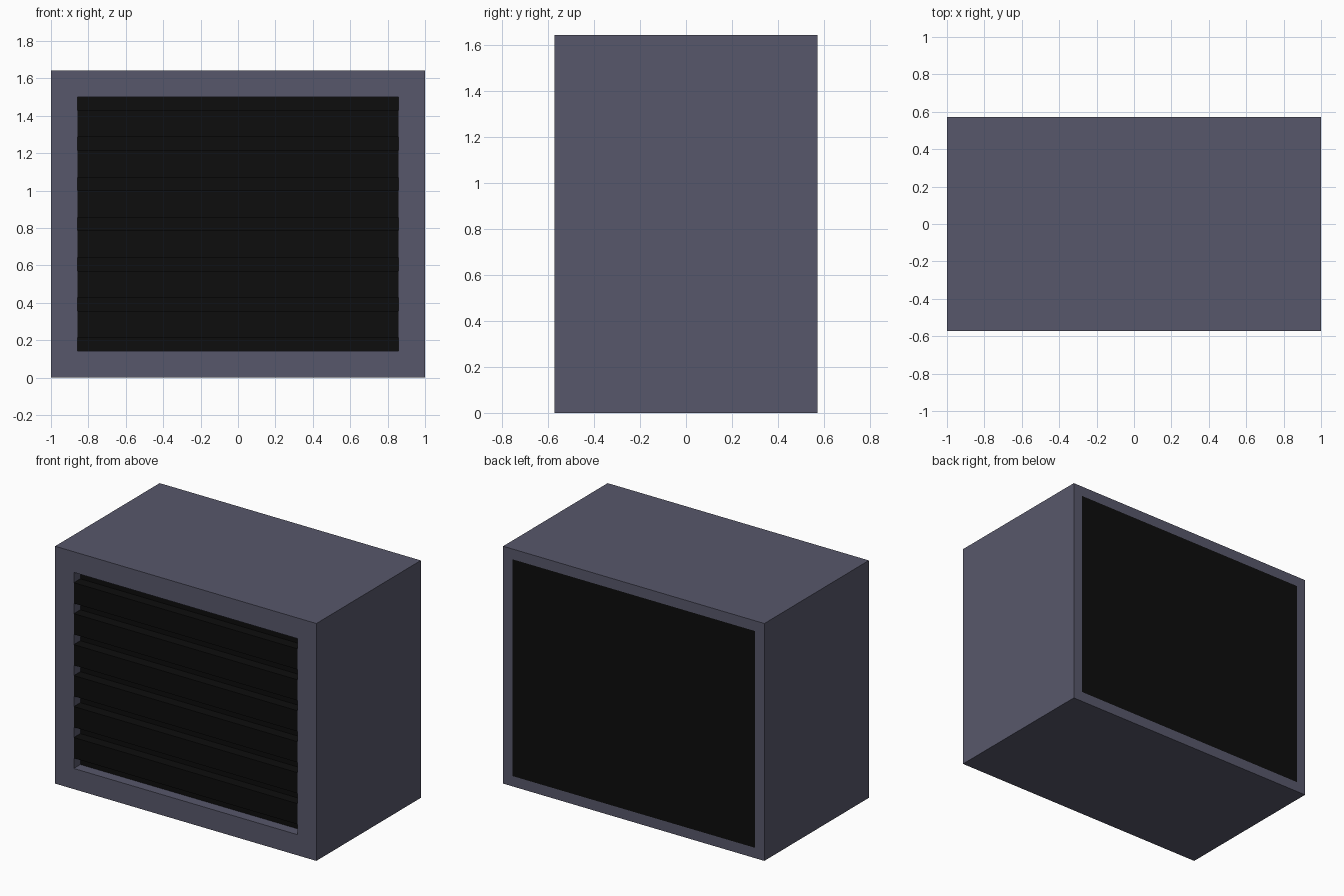
import bpy, bmesh

if "Cube" in bpy.data.objects:
    bpy.data.objects.remove(bpy.data.objects["Cube"])

U = 1 / 14                       # module: the casing is 28 x 16 x 23 units
W, D, H = 14 * U, 8 * U, 23 * U  # half width, half depth, height


def material(name, rgb):
    m = bpy.data.materials.new(name)
    m.diffuse_color = (*rgb, 1)
    m.use_nodes = True
    m.node_tree.nodes["Principled BSDF"].inputs["Base Color"].default_value = m.diffuse_color
    return m


GREY = material("slate grey", (0.097, 0.097, 0.147))
BLACK = material("black", (0.004, 0.004, 0.004))


def add_object(name, bm, mat):
    bmesh.ops.recalc_face_normals(bm, faces=bm.faces)
    mesh = bpy.data.meshes.new(name)
    bm.to_mesh(mesh)
    bm.free()
    mesh.materials.append(mat)
    ob = bpy.data.objects.new(name, mesh)
    bpy.context.collection.objects.link(ob)
    return ob


def box(name, x0, x1, y0, y1, z0, z1, mat):
    bm = bmesh.new()
    bmesh.ops.create_cube(bm, size=1)
    for v in bm.verts:
        v.co = ((x0 + x1) / 2 + v.co.x * (x1 - x0),
                (y0 + y1) / 2 + v.co.y * (y1 - y0),
                (z0 + z1) / 2 + v.co.z * (z1 - z0))
    return add_object(name, bm, mat)


# Casing: rectangular rings (inset, y) joined into a hollow shell with a front lip
rings = [(0, -D), (0, D), (U, D), (U, -D + U), (2 * U, -D + U), (2 * U, -D)]
bm = bmesh.new()
loops = []
for i, y in rings:
    corners = [(-W + i, i), (W - i, i), (W - i, H - i), (-W + i, H - i)]
    loops.append([bm.verts.new((x, y, z)) for x, z in corners])
for a, b in zip(loops, loops[1:] + loops[:1]):
    for k in range(4):
        n = (k + 1) % 4
        bm.faces.new((a[k], a[n], b[n], b[k]))
add_object("casing", bm, GREY)

# Dark core: fills the casing behind the lip and forms the back panel
box("core", -W + U, W - U, -D + U, D, U, H - U, BLACK)

# Horizontal grille slats, flush with the front
for k in range(6):
    z = (3 + 3 * k) * U
    box(f"grille_slat_{k + 1}", -W + 2 * U, W - 2 * U, -D, -D + U, z, z + 2 * U, BLACK)
